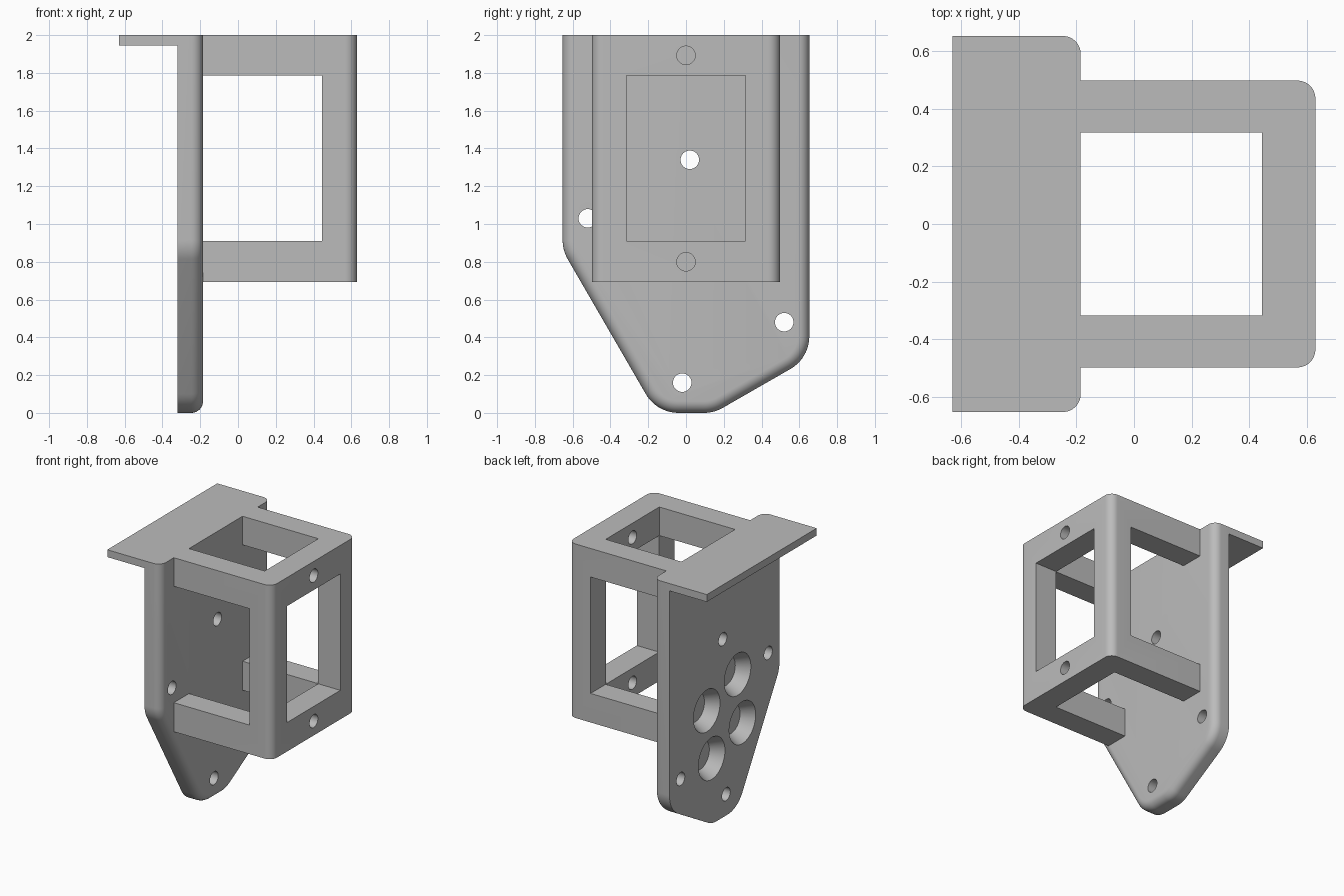
import bpy, bmesh, math
from mathutils import Vector, Matrix

cube = bpy.data.objects.get("Cube")
if cube:
    bpy.data.objects.remove(cube, do_unlink=True)

grey = bpy.data.materials.new("plain_grey")
grey.use_nodes = True
colour = (0.5, 0.5, 0.5, 1)
grey.diffuse_color = colour
grey.node_tree.nodes["Principled BSDF"].inputs["Base Color"].default_value = colour

BACK, FACE, END = -0.32, -0.185, 0.63   # x of plate back, plate face, cage end
INNER = 0.445                           # x of the inside of the cage end
EDGE = 0.062                            # edge rounding


def finish(name, bm):
    bmesh.ops.recalc_face_normals(bm, faces=bm.faces)
    mesh = bpy.data.meshes.new(name)
    bm.to_mesh(mesh)
    bm.free()
    mesh.materials.append(grey)
    obj = bpy.data.objects.new(name, mesh)
    bpy.context.collection.objects.link(obj)
    return obj


def rounded(corners, steps=10):
    """Outline from (u, v, radius) corners, each rounded with an arc."""
    out = []
    for i, (u, v, r) in enumerate(corners):
        p = Vector((u, v))
        if not r:
            out.append(p)
            continue
        a = (Vector(corners[i - 1][:2]) - p).normalized()
        b = (Vector(corners[(i + 1) % len(corners)][:2]) - p).normalized()
        half = a.angle(b) / 2
        centre = p + (a + b).normalized() * r / math.sin(half)
        start = p + a * r / math.tan(half) - centre
        end = p + b * r / math.tan(half) - centre
        sweep = start.angle_signed(end)
        for k in range(steps + 1):
            t = -sweep * k / steps
            out.append(centre + Matrix.Rotation(t, 2) @ start)
    return out


def prism(points, direction):
    bm = bmesh.new()
    face = bm.faces.new([bm.verts.new(p) for p in points])
    ext = bmesh.ops.extrude_face_region(bm, geom=[face])
    moved = [g for g in ext["geom"] if isinstance(g, bmesh.types.BMVert)]
    bmesh.ops.translate(bm, verts=moved, vec=direction)
    bmesh.ops.recalc_face_normals(bm, faces=bm.faces)
    return bm


def box(name, x0, x1, y0, y1, z0, z1):
    bm = prism([(x0, y0, z0), (x1, y0, z0), (x1, y1, z0), (x0, y1, z0)], (0, 0, z1 - z0))
    return finish(name, bm)


def round_cutter(x0, x1, y, z, r0, r1):
    bm = bmesh.new()
    place = Matrix.Translation(((x0 + x1) / 2, y, z)) @ Matrix.Rotation(math.pi / 2, 4, "Y")
    bmesh.ops.create_cone(bm, cap_ends=True, segments=40, radius1=r0, radius2=r1,
                          depth=x1 - x0, matrix=place)
    return finish("cutter", bm)


def cut(obj, cutters):
    bpy.context.view_layer.objects.active = obj
    for c in cutters:
        c.hide_render = True
        mod = obj.modifiers.new("cut", "BOOLEAN")
        mod.operation, mod.solver, mod.object = "DIFFERENCE", "EXACT", c
        bpy.ops.object.modifier_apply(modifier=mod.name)
        bpy.data.objects.remove(c, do_unlink=True)


def smooth(obj):
    bpy.ops.object.select_all(action="DESELECT")
    obj.select_set(True)
    bpy.context.view_layer.objects.active = obj
    bpy.ops.object.shade_smooth_by_angle(angle=math.radians(25))


# Mounting plate, with all outer edges but the top one rounded
outline = rounded([(-0.653, 2, 0), (-0.653, 0.86, 0.2), (-0.155, 0, 0.2),
                   (0.148, 0, 0.2), (0.653, 0.29, 0.2), (0.653, 2, 0)])
bm = prism([(BACK, p.x, p.y) for p in outline], (FACE - BACK, 0, 0))
rim = [e for e in bm.edges
       if all(v.co.x > FACE - 0.001 for v in e.verts)
       and not all(v.co.z > 1.999 for v in e.verts)]
bmesh.ops.bevel(bm, geom=rim, offset=EDGE, segments=8, profile=0.5, affect="EDGES")
plate = finish("mounting_plate", bm)

# Screw holes and tapered recesses in the plate
holes = [(-0.52, 1.03), (0.02, 1.34), (0.52, 0.48), (-0.02, 0.16)]
recesses = [(-0.156, 1.008), (0.21, 0.874), (-0.213, 0.624), (0.152, 0.494)]
cut(plate, [round_cutter(BACK - 0.2, FACE + 0.2, y, z, 0.049, 0.049) for y, z in holes]
    + [round_cutter(BACK - 0.001, BACK + 0.095, y, z, 0.158, 0.108) for y, z in recesses])
smooth(plate)

# Top flange
box("top_flange", -0.63, BACK, -0.653, 0.653, 1.945, 2)

# Open cage
plan = rounded([(FACE, -0.498, 0), (END, -0.498, EDGE), (END, 0.498, EDGE), (FACE, 0.498, 0)])
cage = finish("cage", prism([(p.x, p.y, 0.692) for p in plan], (0, 0, 2 - 0.692)))
cut(cage, [box("cutter", -0.4, INNER, -0.318, 0.318, 0.5, 2.2),
           box("cutter", -0.4, INNER, -0.8, 0.8, 0.91, 1.785),
           box("cutter", 0.3, 0.8, -0.316, 0.316, 0.91, 1.785)]
    + [round_cutter(0.3, 0.8, 0, z, 0.049, 0.049) for z in (0.8, 1.893)])
smooth(cage)
